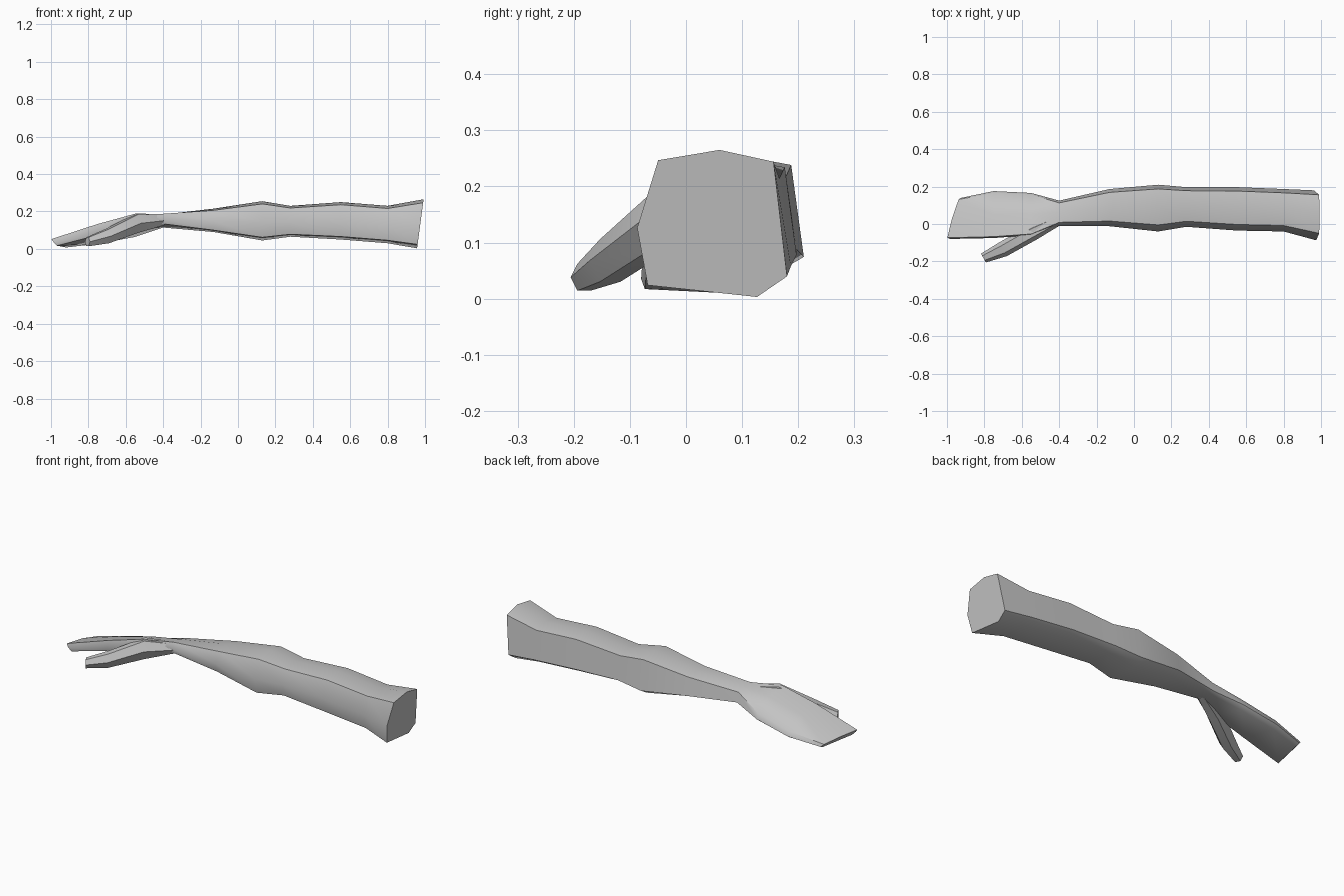
import bpy, bmesh, math
from mathutils import Vector

if "Cube" in bpy.data.objects:
    bpy.data.objects.remove(bpy.data.objects["Cube"])

skin = bpy.data.materials.new("plain grey")
skin.use_nodes = True
grey = (0.55, 0.55, 0.55, 1)
skin.diffuse_color = grey
skin.node_tree.nodes["Principled BSDF"].inputs["Base Color"].default_value = grey


def loft(name, rings):
    """Skin a closed tube over rings of equal point count."""
    bm = bmesh.new()
    loops = [[bm.verts.new(p) for p in ring] for ring in rings]
    count = len(loops[0])
    for a, b in zip(loops, loops[1:]):
        for i in range(count):
            j = (i + 1) % count
            bm.faces.new((a[i], a[j], b[j], b[i]))
    bm.faces.new(loops[0])
    bm.faces.new(reversed(loops[-1]))
    bmesh.ops.recalc_face_normals(bm, faces=bm.faces)
    mesh = bpy.data.meshes.new(name)
    bm.to_mesh(mesh)
    bm.free()
    mesh.materials.append(skin)
    obj = bpy.data.objects.new(name, mesh)
    bpy.context.collection.objects.link(obj)
    bpy.ops.object.select_all(action="DESELECT")
    obj.select_set(True)
    bpy.context.view_layer.objects.active = obj
    bpy.ops.object.shade_smooth_by_angle(angle=math.radians(50))
    return obj


def section(profile, x, y0, y1, z0, z1, roll=0, skew=0, lean=0):
    """Fit a unit profile to a box; roll tips z across y, skew and lean shift x."""
    return [Vector((x + skew * (u - 0.5) + lean * (v - 0.5),
                    y0 + (y1 - y0) * u,
                    z0 + (z1 - z0) * v + roll * (u - 0.5)))
            for u, v in profile]


# Seven-sided cross-sections: front, front top, top, back top, back, bottom, front bottom
ARM = [(0, .47), (.14, .93), (.55, 1), (.91, .92), (1, .14), (.8, 0), (.07, .08)]
HAND = [(0, .5), (.03, 1), (.5, 1.1), (.96, .85), (1, .45), (.9, .1), (.03, 0)]

# Shoulder, upper arm, elbow, forearm and wrist
arm = [section(ARM, *r) for r in (
    (.975, -.087, .18, .003, .265, 0, 0, .035),
    (.8, -.04, .187, .03, .23),
    (.55, -.035, .197, .05, .25),
    (.28, -.015, .197, .065, .23),
    (.13, -.04, .21, .045, .255),
    (-.13, -.012, .187, .09, .215),
    (-.4, -.01, .125, .12, .185, -.02),
)]
# Palm, knuckles and flat fingertips
hand = [section(HAND, *r) for r in (
    (-.55, -.06, .166, .085, .155, -.07),
    (-.75, -.075, .176, .045, .105, -.06),
    (-.955, -.08, .14, .01, .045, -.015, .06, -.03),
)]
loft("arm_and_hand", arm + hand)


# Thumb: six-sided rings set across its path
def thumb_ring(x, y, z, half_width, half_height):
    across = Vector((.49, -.87, 0)) * half_width
    up = Vector((0, 0, half_height))
    turns = [k * math.tau / 6 for k in range(6)]
    return [Vector((x, y, z)) + across * math.cos(t) + up * math.sin(t) * 1.15
            for t in turns]


loft("thumb", [thumb_ring(*r) for r in (
    (-.4, .025, .152, .03, .025),
    (-.54, -.045, .137, .043, .05),
    (-.7, -.135, .068, .042, .038),
    (-.805, -.182, .038, .027, .024),
)])
